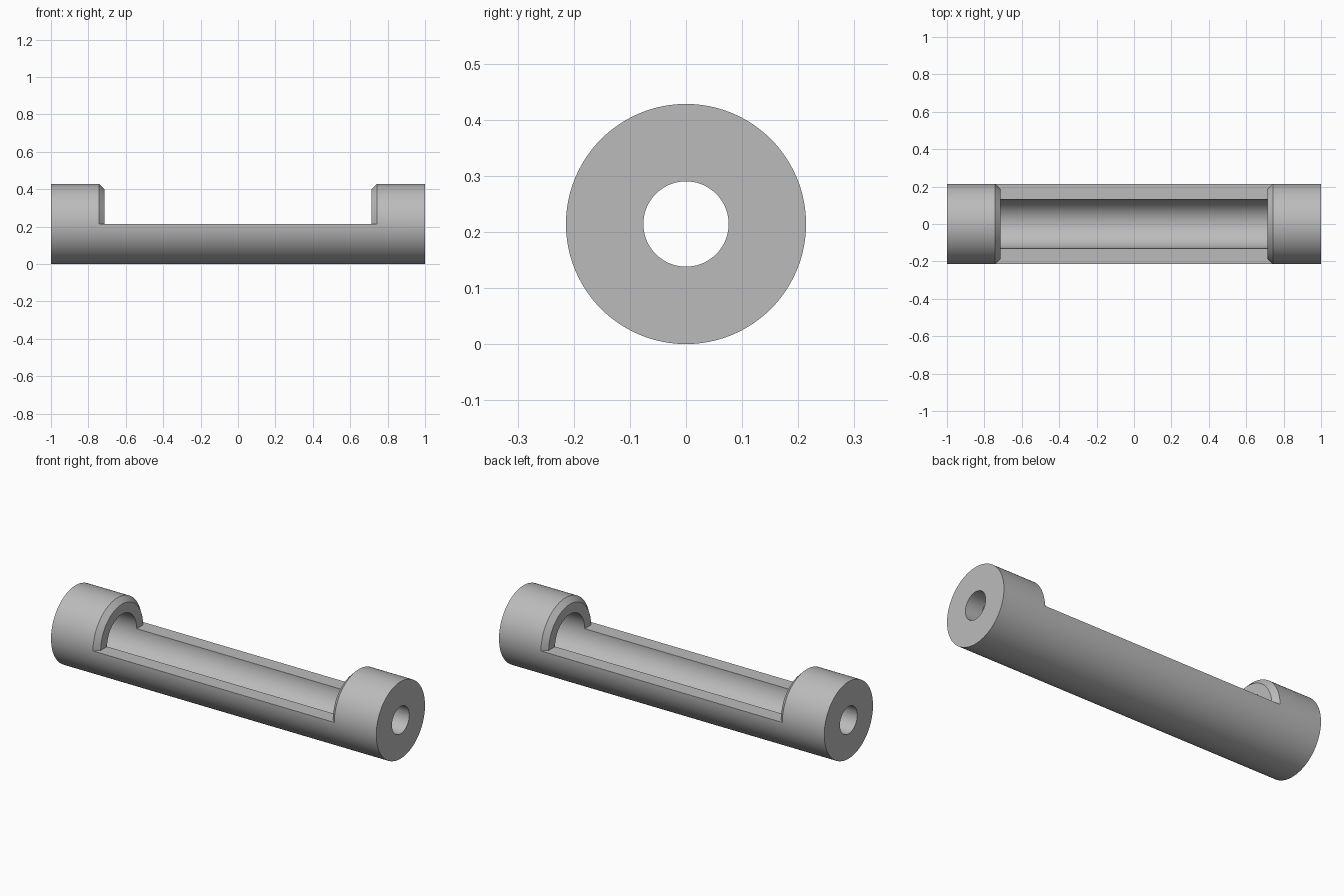
import bpy, bmesh
from math import pi, sin, cos

cube = bpy.data.objects.get("Cube")
if cube:
    bpy.data.objects.remove(cube, do_unlink=True)

R = 0.214          # outer radius, also the height of the axis
BORE = 0.13        # wide inner bore
HOLE = 0.076       # narrow hole through the end walls
WALL = 0.9         # inner side of the end walls
CAP = 0.714        # where the closed collars begin
CHAMFER = 0.028
STEPS = 48         # segments per half turn

grey = bpy.data.materials.new("plain grey")
grey.use_nodes = True
colour = (0.5, 0.5, 0.5, 1)
grey.diffuse_color = colour
grey.node_tree.nodes["Principled BSDF"].inputs["Base Color"].default_value = colour

bm = bmesh.new()


def place(x, r, angle):
    return bm.verts.new((x, r * cos(angle), R + r * sin(angle)))


def revolve(profile, start):
    """Sweep a closed (x, radius) profile half a turn about the x axis."""
    rings = [[place(x, r, start + pi * i / STEPS) for x, r in profile]
             for i in range(STEPS + 1)]
    for a, b in zip(rings, rings[1:]):
        for j in range(len(profile)):
            k = (j + 1) % len(profile)
            bm.faces.new((a[j], a[k], b[k], b[j]))


# Lower half: the open trough with both end walls
half = [(CAP, R), (CAP + CHAMFER, R), (1, R), (1, HOLE),
        (WALL, HOLE), (WALL, BORE), (CAP, BORE)]
revolve(half + [(-x, r) for x, r in reversed(half)], pi)

# Upper half: a chamfered collar at each end
collar = [(CAP, R - CHAMFER)] + half[1:]
for side in (-1, 1):
    revolve([(side * x, r) for x, r in collar], 0)

# Flat rims along the opening
rim = [(CAP, BORE), (CAP, R - CHAMFER), (CAP + CHAMFER, R), (CAP, R)]
for angle in (0, pi):
    outline = rim + [(-x, r) for x, r in reversed(rim)]
    bm.faces.new([place(x, r, angle) for x, r in outline])

bmesh.ops.remove_doubles(bm, verts=bm.verts, dist=0.0001)
bmesh.ops.recalc_face_normals(bm, faces=bm.faces)
mesh = bpy.data.meshes.new("tube_housing")
bm.to_mesh(mesh)
bm.free()
mesh.materials.append(grey)

housing = bpy.data.objects.new("tube_housing", mesh)
bpy.context.collection.objects.link(housing)
bpy.context.view_layer.objects.active = housing
housing.select_set(True)
bpy.ops.object.shade_smooth_by_angle(angle=pi / 6)
